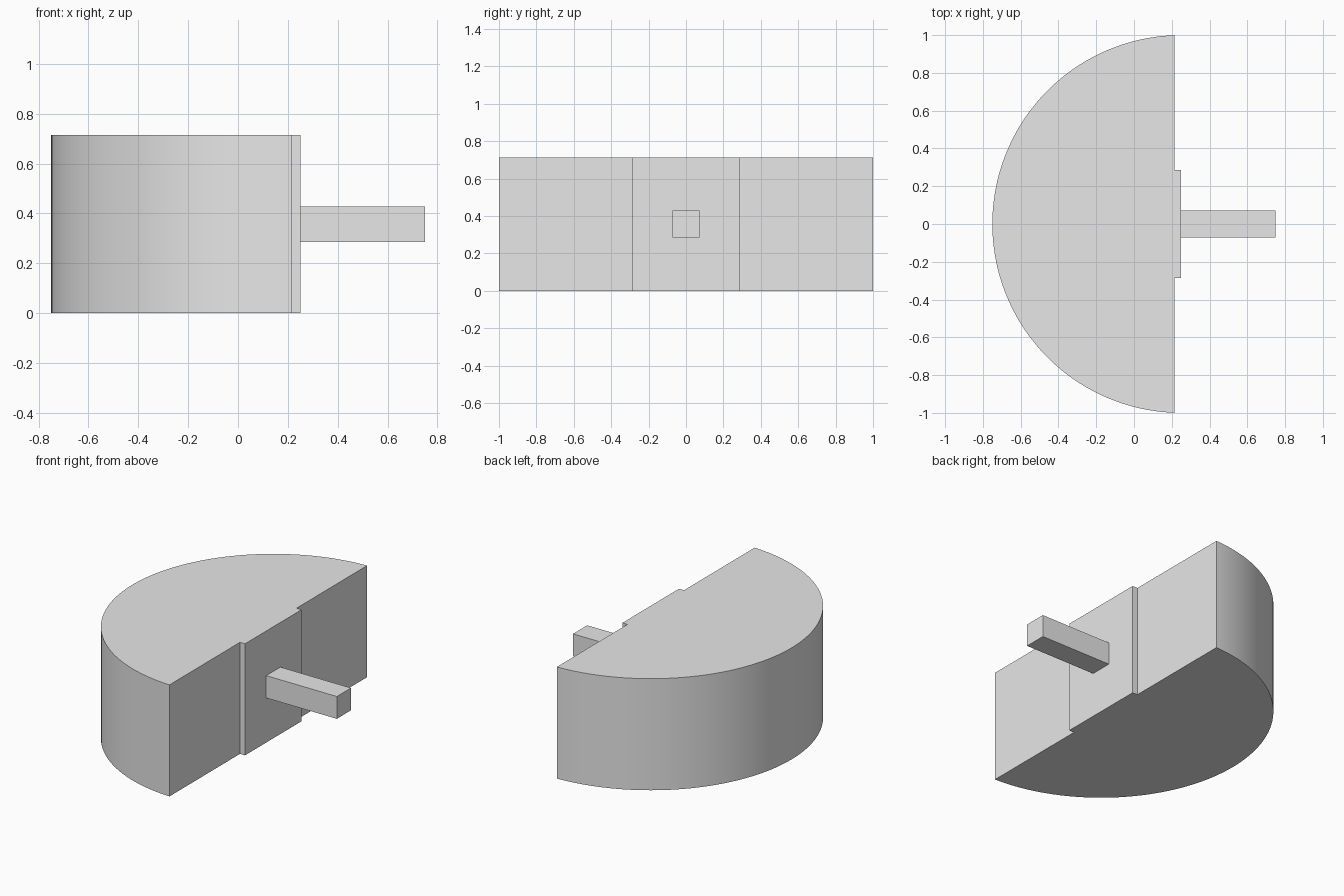
import bpy, bmesh, math

if "Cube" in bpy.data.objects:
    bpy.data.objects.remove(bpy.data.objects["Cube"], do_unlink=True)

U = 1 / 14                # base unit of the part
HEIGHT = 10 * U
FLAT_X = 0.25 - U / 2     # recessed flat face
PAD_X = 0.25              # raised centre pad and centre of the arc
PAD_Y = 4 * U
SEGMENTS = 96

grey = bpy.data.materials.new("light grey")
grey.use_nodes = True
grey.diffuse_color = (0.8, 0.8, 0.8, 1)
grey.node_tree.nodes["Principled BSDF"].inputs["Base Color"].default_value = (0.8, 0.8, 0.8, 1)


def extrude(name, profile, bottom, top):
    """Raise a flat outline into a solid."""
    bm = bmesh.new()
    face = bm.faces.new([bm.verts.new((x, y, bottom)) for x, y in profile])
    raised = bmesh.ops.extrude_face_region(bm, geom=[face], use_keep_orig=True)
    verts = [v for v in raised["geom"] if isinstance(v, bmesh.types.BMVert)]
    bmesh.ops.translate(bm, vec=(0, 0, top - bottom), verts=verts)
    bmesh.ops.recalc_face_normals(bm, faces=bm.faces)
    mesh = bpy.data.meshes.new(name)
    bm.to_mesh(mesh)
    bm.free()
    mesh.materials.append(grey)
    obj = bpy.data.objects.new(name, mesh)
    bpy.context.collection.objects.link(obj)
    return obj


# Half-round block with a raised pad on its flat side
start = math.acos((FLAT_X - PAD_X) / 1.0)
sweep = 2 * (math.pi - start)
outline = []
for i in range(SEGMENTS + 1):
    a = start + sweep * i / SEGMENTS
    outline.append((PAD_X + math.cos(a), math.sin(a)))
outline += [(FLAT_X, -PAD_Y), (PAD_X, -PAD_Y), (PAD_X, PAD_Y), (FLAT_X, PAD_Y)]
block = extrude("half_round_block", outline, 0, HEIGHT)

# Square rod standing out from the pad
rod = extrude("square_rod", [(PAD_X, -U), (0.75, -U), (0.75, U), (PAD_X, U)],
              HEIGHT / 2 - U, HEIGHT / 2 + U)

# Smooth curve, sharp corners
bpy.ops.object.select_all(action="DESELECT")
block.select_set(True)
bpy.context.view_layer.objects.active = block
bpy.ops.object.shade_smooth_by_angle(angle=math.radians(30))
